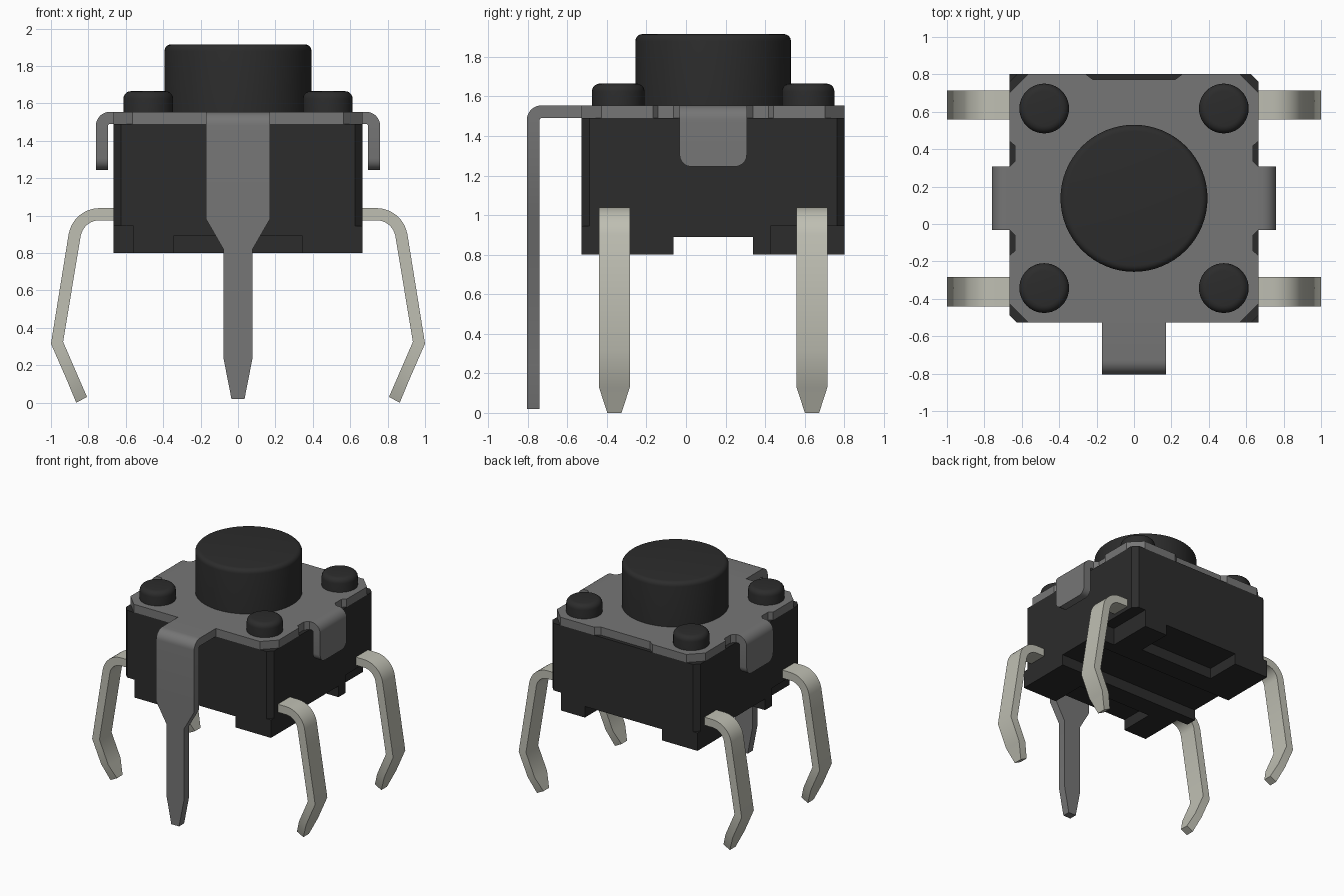
import bpy, bmesh, math
from mathutils import Vector

if "Cube" in bpy.data.objects:
    bpy.data.objects.remove(bpy.data.objects["Cube"])


def material(name, rgb):
    m = bpy.data.materials.new(name)
    m.use_nodes = True
    m.diffuse_color = (*rgb, 1)
    m.node_tree.nodes["Principled BSDF"].inputs["Base Color"].default_value = (*rgb, 1)
    return m


BLACK = material("black plastic", (0.025, 0.025, 0.025))
GREY = material("grey steel", (0.18, 0.18, 0.18))
PALE = material("pale tin", (0.52, 0.52, 0.45))

MID = 0.1375          # centre of the housing in y
HALF = 0.665          # half width of the housing
BASE, SHOULDER, TOP = 0.8, 1.49, 1.555


def finish(name, bm, mat, smooth=True):
    bmesh.ops.recalc_face_normals(bm, faces=bm.faces)
    mesh = bpy.data.meshes.new(name)
    bm.to_mesh(mesh)
    bm.free()
    mesh.materials.append(mat)
    ob = bpy.data.objects.new(name, mesh)
    bpy.context.collection.objects.link(ob)
    bpy.ops.object.select_all(action="DESELECT")
    ob.select_set(True)
    bpy.context.view_layer.objects.active = ob
    if smooth:
        bpy.ops.object.shade_smooth_by_angle(angle=math.radians(35))
    return ob


def prism(name, outline, z0, z1, mat):
    """Extrude a flat outline from z0 to z1."""
    bm = bmesh.new()
    face = bm.faces.new([bm.verts.new((x, y, z0)) for x, y in outline])
    ext = bmesh.ops.extrude_face_region(bm, geom=[face])
    moved = [v for v in ext["geom"] if isinstance(v, bmesh.types.BMVert)]
    bmesh.ops.translate(bm, verts=moved, vec=(0, 0, z1 - z0))
    return finish(name, bm, mat, smooth=False)


def box(name, x0, x1, y0, y1, z0, z1, mat):
    return prism(name, [(x0, y0), (x1, y0), (x1, y1), (x0, y1)], z0, z1, mat)


def ribbon(name, stations, place, mat):
    """Bent sheet strip; each station is (outer, inner, half width)."""
    bm = bmesh.new()
    rings = []
    for (ou, oz), (iu, iz), w in stations:
        corners = ((ou, -w, oz), (ou, w, oz), (iu, w, iz), (iu, -w, iz))
        rings.append([bm.verts.new(place(*c)) for c in corners])
    for a, b in zip(rings, rings[1:]):
        for i in range(4):
            j = (i + 1) % 4
            bm.faces.new((a[i], a[j], b[j], b[i]))
    bm.faces.new(rings[0])
    bm.faces.new(rings[-1])
    return finish(name, bm, mat)


def bend(cu, cz, r_out, r_in, w, end=0, steps=8):
    """Stations round a bend, from straight up to the end angle."""
    out = []
    for i in range(steps + 1):
        a = math.radians(90 + (end - 90) * i / steps)
        d = Vector((math.cos(a), math.sin(a)))
        c = Vector((cu, cz))
        out.append((c + d * r_out, c + d * r_in, w))
    return out


def knob(name, x, y, r, z0, z1, soft, segments):
    """Round button with a softened top rim."""
    bm = bmesh.new()
    profile = [(r, z0)]
    for i in range(6):
        a = math.radians(18 * i)
        profile.append((r - soft + soft * math.cos(a), z1 - soft + soft * math.sin(a)))
    rings = []
    for pr, pz in profile:
        rings.append([bm.verts.new((x + pr * math.cos(math.tau * k / segments),
                                    y + pr * math.sin(math.tau * k / segments), pz))
                      for k in range(segments)])
    for a, b in zip(rings, rings[1:]):
        for k in range(segments):
            n = (k + 1) % segments
            bm.faces.new((a[k], a[n], b[n], b[k]))
    bm.faces.new(rings[0])
    bm.faces.new(rings[-1])
    return finish(name, bm, BLACK)


# Housing block with clipped corners
c = 0.04
quarter = [(HALF, HALF - c), (HALF - c, HALF)]
outline = (quarter + [(-x, y) for x, y in reversed(quarter)]
           + [(-x, -y) for x, y in quarter] + [(x, -y) for x, y in reversed(quarter)])
housing = prism("housing", [(x, y + MID) for x, y in outline], BASE, SHOULDER, BLACK)

# Underside groove, edge recesses and corner cuts
cutters = [box("groove_cutter", -1, 1, MID - 0.2, MID + 0.2, 0.7, 0.89, BLACK)]
for s in (-1, 1):
    ys = sorted((MID + s * 0.37, MID + s * 0.8))
    cutters.append(box("recess_cutter", -0.345, 0.345, *ys, 0.7, 0.89, BLACK))
    for t in (-1, 1):
        xs = sorted((t * 0.56, t * 0.8))
        ys = sorted((MID + s * 0.29, MID + s * 0.8))
        cutters.append(box("corner_cutter", *xs, *ys, 0.7, 0.945, BLACK))
bpy.context.view_layer.objects.active = housing
for cutter in cutters:
    cutter.hide_render = True
    mod = housing.modifiers.new("cut", "BOOLEAN")
    mod.operation, mod.solver, mod.object = "DIFFERENCE", "EXACT", cutter
    bpy.ops.object.modifier_apply(modifier=mod.name)
    bpy.data.objects.remove(cutter)

# Square feet on two opposite corners
for s, side in ((1, "front_left"), (-1, "back_right")):
    xs = sorted((s * 0.56, s * HALF))
    ys = sorted((MID - s * 0.29, MID - s * HALF))
    box(side + "_foot", *xs, *ys, BASE, 0.945, BLACK)

# Cover plate with clipped corners, side notches and a back notch
side = [(HALF, -0.565), (HALF, -0.305), (0.635, -0.28), (0.635, -0.2), (HALF, -0.17),
        (HALF, 0.17), (0.635, 0.2), (0.635, 0.28), (HALF, 0.305), (HALF, 0.565),
        (0.565, HALF), (0.26, HALF), (0.22, 0.635)]
right_half = [(0.565, -HALF)] + side
plate = right_half + [(-x, y) for x, y in reversed(right_half)]
prism("cover_plate", [(x, y + MID) for x, y in plate], SHOULDER, TOP, GREY)

# Folded clips on both sides
clip = [((0.6, TOP), (0.6, SHOULDER), 0.17)]
clip += bend(0.685, 1.48, 0.075, 0.01, 0.17)
for i in range(6):
    a = math.radians(18 * i)
    z, w = 1.305 - 0.06 * math.sin(a), 0.11 + 0.06 * math.cos(a)
    clip.append(((0.76, z), (0.695, z), w))
for s, label in ((1, "left"), (-1, "right")):
    ribbon(label + "_clip", clip, lambda u, w, z, s=s: (s * u, MID + w, z), GREY)

# Long front tab, narrowing into a pin
tab = [((0.5, TOP), (0.5, SHOULDER), 0.17)]
tab += bend(0.73, 1.48, 0.075, 0.01, 0.17)
for z, w in ((0.98, 0.17), (0.82, 0.078), (0.24, 0.078), (0.02, 0.035)):
    tab.append(((0.805, z), (0.74, z), w))
ribbon("front_tab", tab, lambda u, w, z: (w, -u, z), GREY)

# Four bent legs
W = 0.078
leg = [((0.6, 1.04), (0.6, 0.975), W)]
leg += bend(0.74, 0.872, 0.168, 0.103, W, end=10)
leg += [((1.0, 0.315), (0.935, 0.325), W),
        ((0.919, 0.13), (0.855, 0.14), W),
        ((0.865, 0.0), (0.807, 0.03), 0.036)]
for s, label in ((1, "left"), (-1, "right")):
    for y, end in ((-0.362, "front"), (0.637, "back")):
        ribbon(f"{end}_{label}_leg", leg,
               lambda u, w, z, s=s, y=y: (s * u, y + w, z), PALE)

# Push button and four rivet heads
knob("push_button", 0, MID, 0.393, 1.5, 1.915, 0.035, 64)
for x in (-0.48, 0.48):
    for y in (-0.48, 0.48):
        knob("rivet_head", x, MID + y, 0.133, 1.5, 1.665, 0.04, 40)
